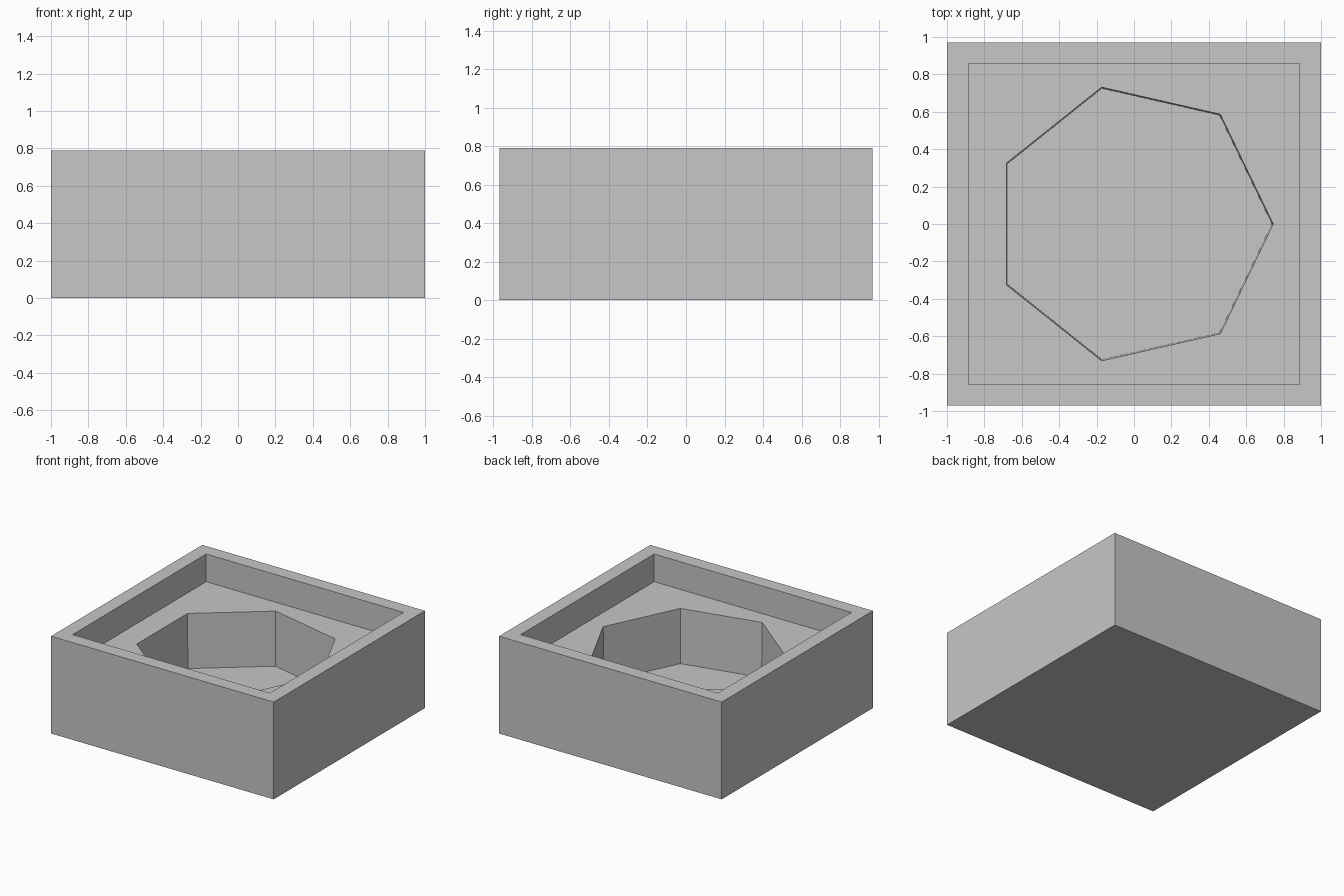
import bpy
import bmesh
from math import cos, sin, tau

default = bpy.data.objects.get("Cube")
if default:
    bpy.data.objects.remove(default, do_unlink=True)

grey = bpy.data.materials.new("plain_grey")
grey.use_nodes = True
colour = (0.57, 0.57, 0.57, 1)
grey.diffuse_color = colour
grey.node_tree.nodes["Principled BSDF"].inputs["Base Color"].default_value = colour

HEIGHT, LEDGE, PIT_FLOOR = 0.79, 0.565, 0.12
ABOVE = 1.0


def rectangle(hx, hy):
    return [(-hx, -hy), (hx, -hy), (hx, hy), (-hx, hy)]


def polygon(sides, radius, cx):
    return [(cx + radius * cos(tau * i / sides), radius * sin(tau * i / sides))
            for i in range(sides)]


def prism(name, lower, upper, z0, z1):
    """Solid between two matching outlines."""
    bm = bmesh.new()
    low = [bm.verts.new((x, y, z0)) for x, y in lower]
    top = [bm.verts.new((x, y, z1)) for x, y in upper]
    bm.faces.new(low[::-1])
    bm.faces.new(top)
    n = len(low)
    for i in range(n):
        j = (i + 1) % n
        bm.faces.new((low[i], low[j], top[j], top[i]))
    mesh = bpy.data.meshes.new(name)
    bm.to_mesh(mesh)
    bm.free()
    mesh.materials.append(grey)
    obj = bpy.data.objects.new(name, mesh)
    bpy.context.collection.objects.link(obj)
    return obj


def carve(body, cutter):
    """Subtract the cutter from the body, then discard it."""
    cutter.hide_render = True
    mod = body.modifiers.new("carve", 'BOOLEAN')
    mod.operation = 'DIFFERENCE'
    mod.solver = 'EXACT'
    mod.object = cutter
    bpy.context.view_layer.objects.active = body
    bpy.ops.object.modifier_apply(modifier=mod.name)
    bpy.data.objects.remove(cutter, do_unlink=True)


# Outer block
block = rectangle(1.0, 0.97)
tray = prism("tray_body", block, block, 0, HEIGHT)

# Shallow rectangular recess inside the rim
recess = rectangle(0.886, 0.857)
carve(tray, prism("recess_cutter", recess, recess, LEDGE, ABOVE))

# Seven-sided pit, very slightly narrower at its floor
carve(tray, prism("pit_cutter", polygon(7, 0.743, -0.006),
                  polygon(7, 0.757, -0.006), PIT_FLOOR, ABOVE))
